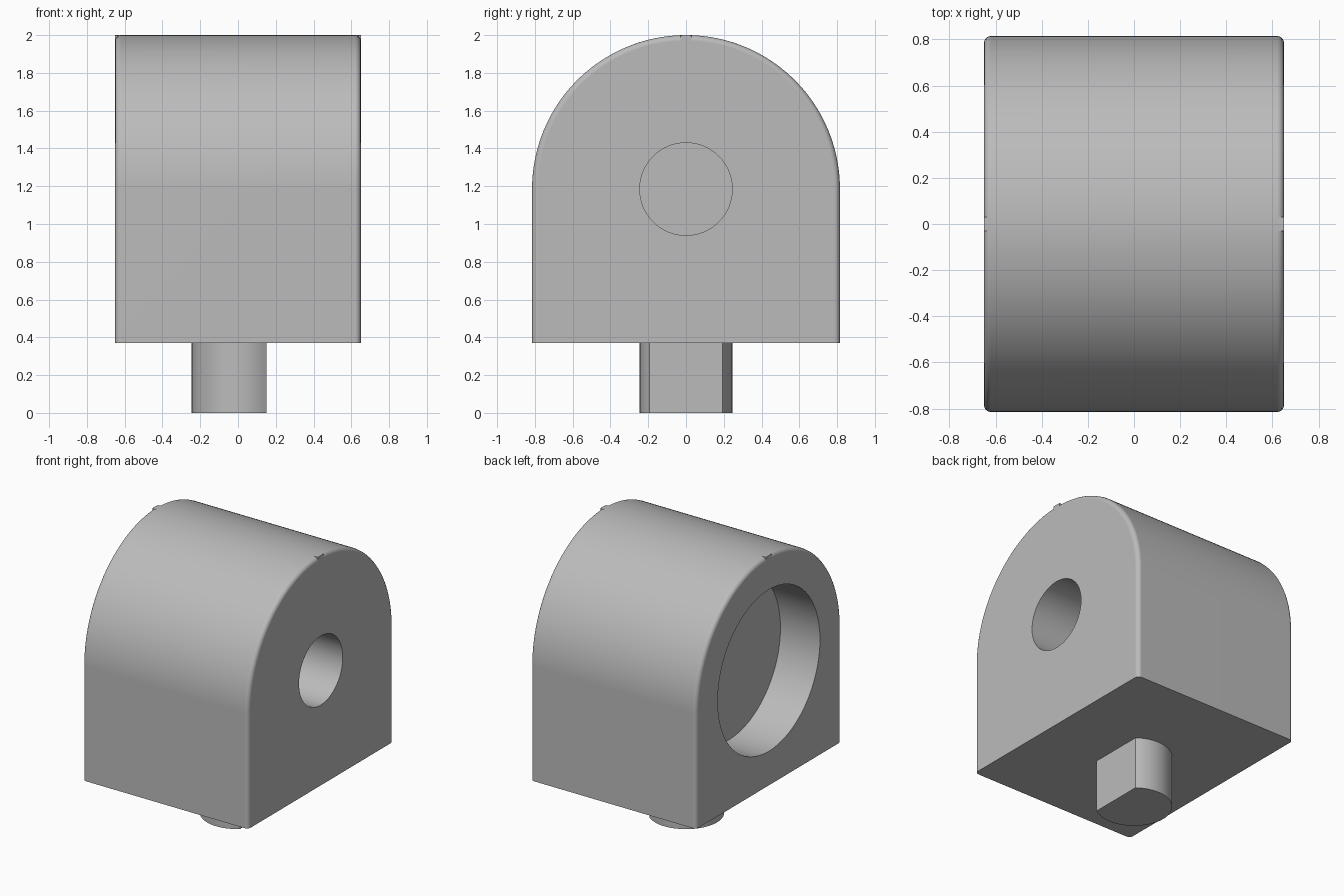
import bpy, bmesh, math
from mathutils import Matrix

cube = bpy.data.objects.get("Cube")
if cube:
    bpy.data.objects.remove(cube, do_unlink=True)

HALF_X, RADIUS, BASE = 0.65, 0.815, 0.37
AXIS_Z = 2 - RADIUS
FILLET = 0.03

grey = bpy.data.materials.new("plain grey")
grey.use_nodes = True
colour = (0.5, 0.5, 0.5, 1)
grey.diffuse_color = colour
grey.node_tree.nodes["Principled BSDF"].inputs["Base Color"].default_value = colour


def arc(radius, start, end, steps):
    angles = [start + (end - start) * i / steps for i in range(steps + 1)]
    return [(radius * math.cos(a), radius * math.sin(a)) for a in angles]


def prism(name, points, offset, fillet=0):
    """Extrude a closed outline of 3D points, optionally rounding its end rims."""
    bm = bmesh.new()
    face = bm.faces.new([bm.verts.new(p) for p in points])
    moved = bmesh.ops.extrude_face_region(bm, geom=[face], use_keep_orig=True)
    verts = [g for g in moved["geom"] if isinstance(g, bmesh.types.BMVert)]
    bmesh.ops.translate(bm, verts=verts, vec=offset)
    bmesh.ops.recalc_face_normals(bm, faces=bm.faces[:])
    if fillet:
        rims = [e for e in bm.edges
                if abs(e.verts[0].co.x - e.verts[1].co.x) < 1e-4
                and max(v.co.z for v in e.verts) > BASE + 0.01]
        bmesh.ops.bevel(bm, geom=rims, offset=fillet, segments=4,
                        profile=0.5, affect='EDGES')
    mesh = bpy.data.meshes.new(name)
    bm.to_mesh(mesh)
    bm.free()
    mesh.materials.append(grey)
    obj = bpy.data.objects.new(name, mesh)
    bpy.context.collection.objects.link(obj)
    return obj


def select(obj):
    bpy.ops.object.select_all(action='DESELECT')
    obj.select_set(True)
    bpy.context.view_layer.objects.active = obj


def bore(target, radius, x0, x1):
    """Cut a blind round hole along x."""
    ring = [(x0, y, z + AXIS_Z) for y, z in arc(radius, 0, math.tau, 64)[:-1]]
    cutter = prism("bore_cutter", ring, (x1 - x0, 0, 0))
    cutter.hide_render = True
    mod = target.modifiers.new("bore", 'BOOLEAN')
    mod.operation, mod.solver, mod.object = 'DIFFERENCE', 'EXACT', cutter
    select(target)
    bpy.ops.object.modifier_apply(modifier=mod.name)
    bpy.data.objects.remove(cutter, do_unlink=True)


def smooth(obj):
    select(obj)
    bpy.ops.object.shade_smooth_by_angle(angle=math.radians(30))
    mod = obj.modifiers.new("weighted normals", 'WEIGHTED_NORMAL')
    mod.keep_sharp = True


# Arched housing with rounded end rims
arch = [(-HALF_X, y, z + AXIS_Z) for y, z in arc(RADIUS, 0, math.pi, 80)]
outline = arch + [(-HALF_X, -RADIUS, BASE), (-HALF_X, RADIUS, BASE)]
housing = prism("housing", outline, (2 * HALF_X, 0, 0), FILLET)

# Narrow blind hole on one end, wide shallow recess on the other
bore(housing, 0.245, HALF_X + 0.1, HALF_X - 0.7)
bore(housing, 0.573, -HALF_X - 0.1, -HALF_X + 0.31)
smooth(housing)

# Small square corners interrupting the rounded rims at the crown
for side, label in ((1, "left"), (-1, "right")):
    x = side * (HALF_X - FILLET)
    corner = [(x, y, z) for y, z in
              ((-FILLET, 1.965), (FILLET, 1.965), (FILLET, 1.999), (0, 2), (-FILLET, 1.999))]
    prism("crown_corner_" + label, corner, (side * FILLET, 0, 0))

# D-shaped peg below
flat = math.acos(0.15 / 0.245)
peg_outline = [(x, y, 0) for x, y in arc(0.245, flat, math.tau - flat, 48)]
peg = prism("peg", peg_outline, (0, 0, BASE))
smooth(peg)
